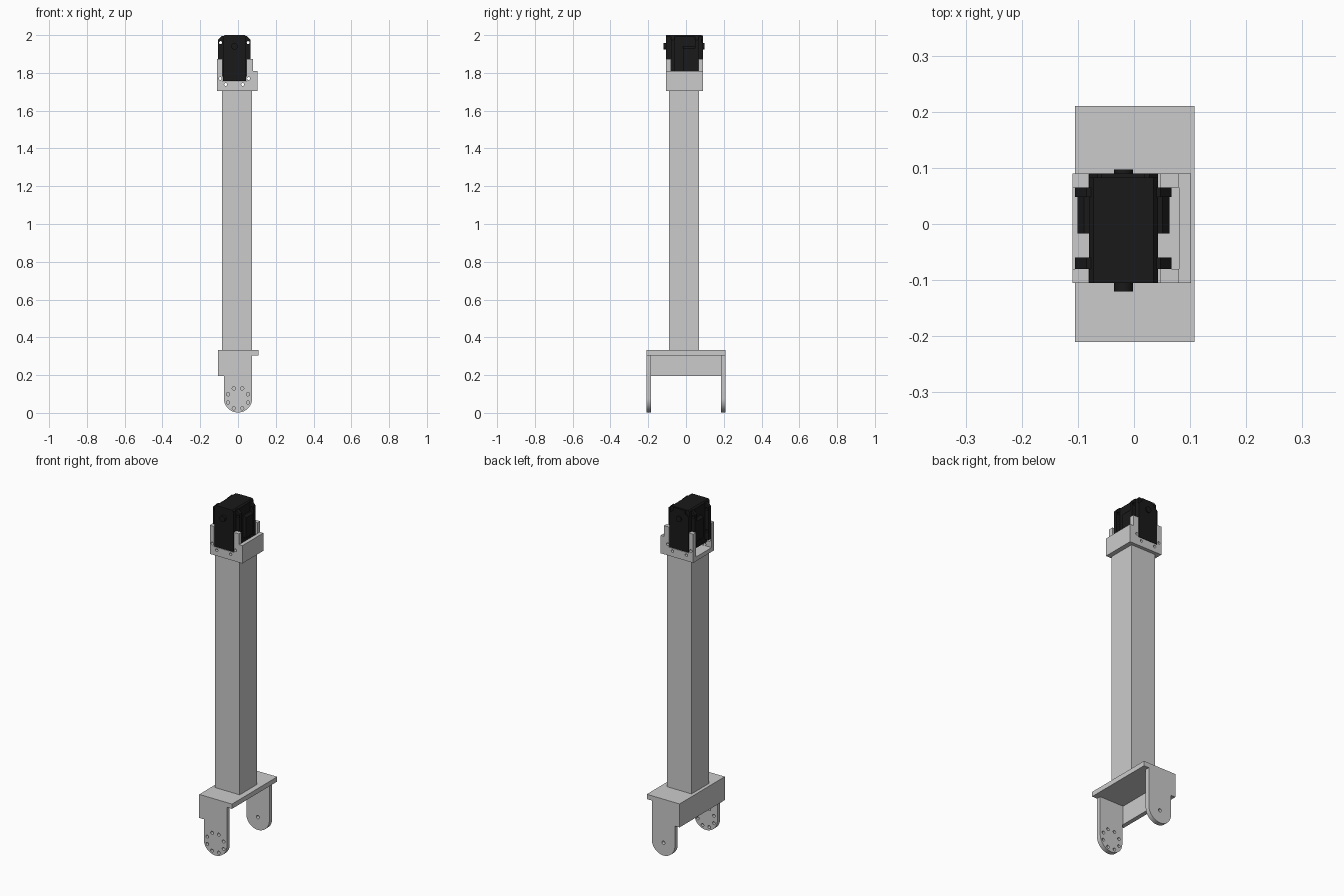
import bpy, bmesh
from math import cos, sin, pi, radians
from mathutils import Matrix

if "Cube" in bpy.data.objects:
    bpy.data.objects.remove(bpy.data.objects["Cube"])

black = bpy.data.materials.new("black_plastic")
black.diffuse_color = (0.01, 0.01, 0.01, 1)
black.use_nodes = True
black.node_tree.nodes["Principled BSDF"].inputs["Base Color"].default_value = black.diffuse_color


def finish(name, mesh, mat=None):
    ob = bpy.data.objects.new(name, mesh)
    bpy.context.collection.objects.link(ob)
    if mat:
        mesh.materials.clear()
        mesh.materials.append(mat)
    bpy.ops.object.select_all(action='DESELECT')
    ob.select_set(True)
    bpy.context.view_layer.objects.active = ob
    bpy.ops.object.shade_smooth_by_angle(angle=radians(30))
    return ob


def box(name, x, y, z, mat=None):
    bm = bmesh.new()
    bmesh.ops.create_cube(bm, size=1)
    for v in bm.verts:
        v.co = [(a + b) / 2 + c * (b - a) for (a, b), c in zip((x, y, z), v.co)]
    me = bpy.data.meshes.new(name)
    bm.to_mesh(me)
    bm.free()
    return finish(name, me, mat)


def arc(cx, cz, r, a0, a1, n):
    return [(cx + r * cos(a0 + (a1 - a0) * i / n), cz + r * sin(a0 + (a1 - a0) * i / n))
            for i in range(n + 1)]


def plate(name, outline, y, holes=(), mat=None):
    """Extrude an x-z outline with round holes (x, z, r) between two y values."""
    cu = bpy.data.curves.new(name, 'CURVE')
    cu.dimensions = '2D'
    cu.fill_mode = 'BOTH'
    cu.extrude = (y[1] - y[0]) / 2
    for pts in [outline] + [arc(hx, hz, r, 0, 2 * pi, 16)[:-1] for hx, hz, r in holes]:
        sp = cu.splines.new('POLY')
        sp.points.add(len(pts) - 1)
        for p, (px, pz) in zip(sp.points, pts):
            p.co = (px, pz, 0, 1)
        sp.use_cyclic_u = True
    tmp = bpy.data.objects.new(name + "_tmp", cu)
    bpy.context.collection.objects.link(tmp)
    dg = bpy.context.evaluated_depsgraph_get()
    me = bpy.data.meshes.new_from_object(tmp.evaluated_get(dg))
    bpy.data.objects.remove(tmp)
    me.transform(Matrix.Translation((0, (y[0] + y[1]) / 2, 0)) @ Matrix.Rotation(pi / 2, 4, 'X'))
    bm = bmesh.new()
    bm.from_mesh(me)
    bmesh.ops.remove_doubles(bm, verts=bm.verts, dist=1e-5)
    bmesh.ops.recalc_face_normals(bm, faces=bm.faces)
    bm.to_mesh(me)
    bm.free()
    me.name = name
    return finish(name, me, mat)


def chamfered(x0, x1, z0, z1, c):
    return [(x0, z0), (x1, z0), (x1, z1 - c), (x1 - c, z1), (x0 + c, z1), (x0, z1 - c)]


# Lower fork: top plate, side wall and two rounded ears
box("fork_top", (-0.105, 0.108), (-0.21, 0.21), (0.305, 0.333))
box("fork_wall", (-0.105, -0.08), (-0.184, 0.184), (0.195, 0.306))
ear = [(0.075, 0.306), (-0.105, 0.306), (-0.105, 0.195), (-0.075, 0.195)]
ear += arc(0, 0.077, 0.075, pi, 2 * pi, 24)
ring = [(0.057 * cos(pi / 8 + i * pi / 4), 0.077 + 0.057 * sin(pi / 8 + i * pi / 4), 0.009)
        for i in range(8)]
plate("fork_ear_front", ear, (-0.21, -0.184), ring)
plate("fork_ear_back", ear, (0.184, 0.21), [(0, 0.077, 0.01)])

# Square column
box("column", (-0.085, 0.075), (-0.091, 0.07), (0.333, 1.705))

# Upper bracket: floor, wall and two notched cheeks
box("bracket_floor", (-0.11, 0.08), (-0.08, 0.065), (1.705, 1.73))
box("bracket_wall", (0.08, 0.102), (-0.105, 0.09), (1.705, 1.81))
cheek = [(-0.11, 1.705), (0.08, 1.705), (0.08, 1.873), (0.046, 1.873), (0.046, 1.755),
         (-0.081, 1.755), (-0.081, 1.873), (-0.11, 1.873)]
screws = [(-0.094, 1.77, 0.008), (-0.065, 1.738, 0.008), (0.025, 1.738, 0.008), (0.056, 1.77, 0.008)]
for side, y in (("front", (-0.105, -0.08)), ("back", (0.065, 0.09))):
    plate("bracket_cheek_" + side, cheek, y, screws)

# Motor body and its stepped back cover
plate("motor_body", chamfered(-0.08, 0.043, 1.757, 2.0, 0.008), (-0.105, 0.083), mat=black)
plate("motor_back_cover", chamfered(-0.08, 0.043, 1.757, 1.975, 0.015), (0.08, 0.09), mat=black)
box("motor_back_ridge", (-0.058, 0.02), (0.08, 0.09), (1.80, 1.997), black)

# Mounting flanges with corner holes, and the side blocks
for side, y in (("front", (-0.08, -0.06)), ("back", (0.048, 0.065))):
    plate("motor_flange_" + side, chamfered(-0.105, 0.067, 1.78, 1.995, 0.02), y,
          [(sx, sz, 0.008) for sx in (-0.092, 0.054) for sz in (1.96, 1.83)], black)
plate("motor_side_blocks", chamfered(-0.101, 0.063, 1.81, 1.94, 0.012), (-0.017, 0.05), mat=black)

# Output shafts at both ends
for side, y in (("front", (-0.12, -0.10)), ("back", (0.085, 0.097))):
    plate("motor_shaft_" + side, arc(-0.019, 1.94, 0.017, 0, 2 * pi, 24)[:-1], y, mat=black)
